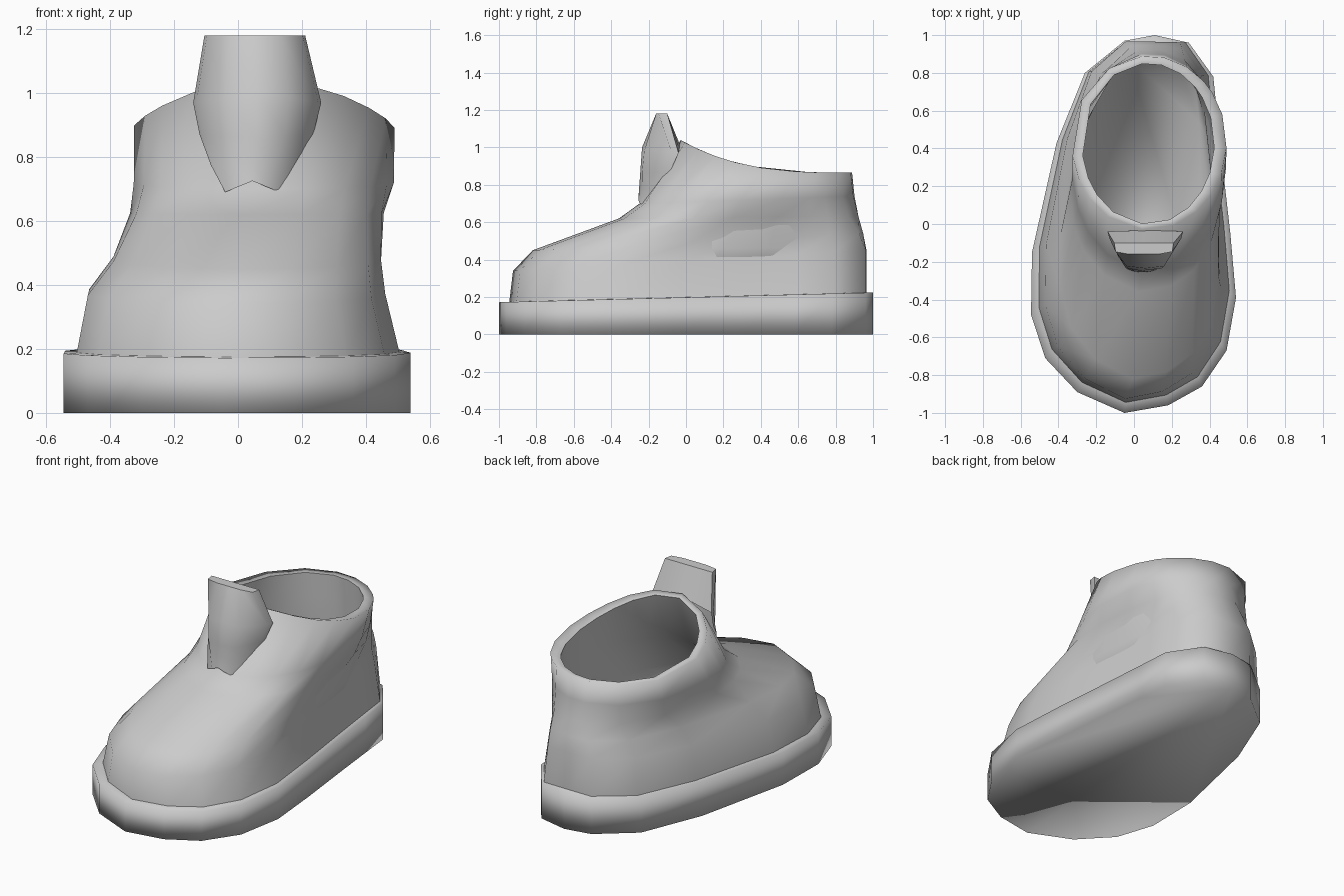
import bpy, bmesh
from mathutils import Vector

cube = bpy.data.objects.get("Cube")
if cube:
    bpy.data.objects.remove(cube, do_unlink=True)

# One plain grey for the whole shoe
grey = bpy.data.materials.new("plain_grey")
grey.use_nodes = True
grey.diffuse_color = (0.6, 0.6, 0.6, 1)
grey.node_tree.nodes["Principled BSDF"].inputs["Base Color"].default_value = (0.6, 0.6, 0.6, 1)

# Footprint of the sole, counter-clockwise from the toe
FOOT = [(-.05, -1), (.18, -.96), (.36, -.86), (.49, -.67), (.54, -.39), (.51, -.05),
        (.47, .3), (.44, .58), (.42, .78), (.29, .96), (.11, 1), (-.05, .97),
        (-.26, .8), (-.41, .43), (-.54, -.15), (-.545, -.48), (-.47, -.71), (-.3, -.89)]


def section(x0, x1, y0, y1, z_front, z_back, roundness, power=1, heel=1):
    """Ring between footprint and oval, fitted to a box, tilted, with a flattened heel."""
    ring = []
    for x, y in FOOT:
        oval = Vector((x / .54, y)).normalized()
        u, v = Vector((x / .54, y)).lerp(oval, roundness)
        v = min(v, heel)
        t = max(0, (1 - v) / 2) ** power
        ring.append(((x0 + x1) / 2 + u * (x1 - x0) / 2,
                     (y0 + y1) / 2 + v * (y1 - y0) / 2,
                     z_back + (z_front - z_back) * t))
    return ring


def make_object(name, rows, closed=True, cap_start=False, cap_end=False, sharp_rows=()):
    """Skin a list of equal point rows with quads."""
    bm = bmesh.new()
    grid = [[bm.verts.new(p) for p in row] for row in rows]
    n = len(grid[0])
    for a, b in zip(grid, grid[1:]):
        for i in range(n if closed else n - 1):
            j = (i + 1) % n
            bm.faces.new((a[i], a[j], b[j], b[i]))
    if cap_start:
        bm.faces.new(grid[0][::-1])
    if cap_end:
        bm.faces.new(grid[-1])
    for f in bm.faces:
        f.smooth = True
    for r in sharp_rows:
        for i in range(n):
            bm.edges.get((grid[r][i], grid[r][(i + 1) % n])).smooth = False
    bmesh.ops.remove_doubles(bm, verts=bm.verts, dist=.0005)
    mesh = bpy.data.meshes.new(name)
    bm.to_mesh(mesh)
    bm.free()
    mesh.materials.append(grey)
    obj = bpy.data.objects.new(name, mesh)
    bpy.context.collection.objects.link(obj)
    return obj


# Sole: straight wall with a ledge around the upper
make_object("sole", [
    section(-.54, .54, -1, 1, 0, 0, 0),
    section(-.54, .54, -1, 1, .172, .224, 0),
    section(-.48, .49, -.92, .97, .176, .224, 0, heel=.96),
], cap_start=True)

# Upper: toe box, instep, ankle, collar, then the lining down to the insole
make_object("upper", [
    section(-.5, .505, -.945, 1, .172, .224, 0, heel=.964),
    section(-.465, .46, -.925, 1, .34, .45, 0, heel=.964),
    section(-.39, .45, -.82, .97, .45, .54, .1, heel=.975),
    section(-.34, .465, -.36, .93, .62, .63, .6),
    section(-.33, .49, -.25, .905, .7, .74, .9),
    section(-.33, .49, -.03, .89, 1.04, .865, 1, 3),
    section(-.275, .425, 0, .85, 1.025, .86, 1, 3),
    section(-.29, .44, -.13, .86, .7, .72, .95),
    section(-.32, .43, -.4, .88, .45, .47, .6),
    section(-.4, .42, -.8, .9, .24, .27, .1),
], cap_end=True, sharp_rows=(6,))


def tongue_row(x0, x1, y_mid, y_edge, z_mid, z_edge, power=2.5):
    """Row of points bulging forward in the middle; a high power squares the corners."""
    row = []
    for s in (-1, -.95, -.5, 0, .5, .95, 1):
        row.append(((x0 + x1) / 2 + s * (x1 - x0) / 2,
                    y_mid + (y_edge - y_mid) * abs(s) ** power,
                    z_mid + (z_edge - z_mid) * abs(s)))
    return row


# Tongue: back panel rising from the collar, folded over into a pointed shield
tongue = make_object("tongue", [
    tongue_row(-.14, .26, -.035, -.04, 1.02, .97),
    tongue_row(-.105, .21, -.1, -.1, 1.18, 1.18),
    tongue_row(-.105, .21, -.16, -.1, 1.18, 1.18, 30),
    tongue_row(-.14, .26, -.235, -.04, 1, .97, 4),
    tongue_row(-.12, .235, -.245, -.085, .86, .87, 4),
    tongue_row(-.085, .18, -.25, -.17, .79, .775),
    tongue_row(-.04, .13, -.255, -.235, .725, .69),
], closed=False)
bpy.context.view_layer.objects.active = tongue
tongue.select_set(True)
bpy.ops.object.shade_smooth_by_angle(angle=1)
